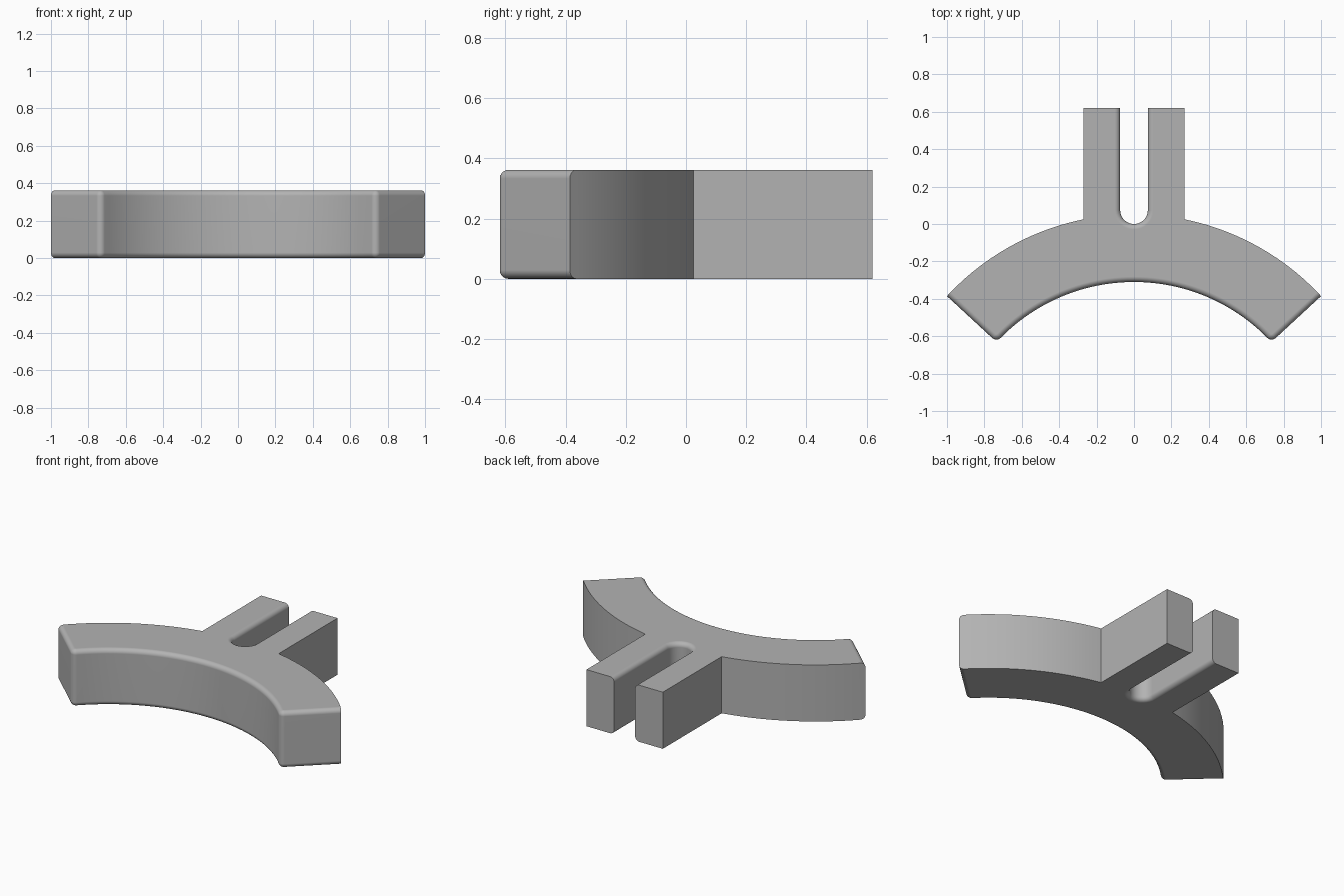
import bpy, bmesh
from math import sin, cos, asin, acos, pi, radians, sqrt

if "Cube" in bpy.data.objects:
    bpy.data.objects.remove(bpy.data.objects["Cube"])

H = 0.362                        # thickness
CY, R_IN, R_OUT = -1.31, 1.0, 1.362   # arc centre and radii
A_END = radians(42.75)           # angle of the end faces
SLOT, PRONG, BACK = 0.074, 0.27, 0.62
CORNER, FILLET = 0.032, 0.029


def arc(cx, cy, r, a0, a1, n, soft):
    pts = []
    for i in range(n + 1):
        a = a0 + (a1 - a0) * i / n
        pts.append((cx + r * cos(a), cy + r * sin(a), soft))
    return pts


# Right half outline, from slot bottom round to inner apex; True = filleted rim
half = arc(0, SLOT, SLOT, -pi / 2, 0, 8, True)
half += [(SLOT, BACK, True), (PRONG, BACK, False)]
half += arc(0, CY, R_OUT, acos(PRONG / R_OUT), A_END, 14, False)
half[-1] = half[-1][:2] + (True,)
ac = A_END + asin(CORNER / (R_IN + CORNER))
half += arc((R_IN + CORNER) * cos(ac), CY + (R_IN + CORNER) * sin(ac), CORNER,
            A_END - pi / 2, ac - pi, 6, True)
half += arc(0, CY, R_IN, ac, pi / 2, 24, True)[1:]
outline = half + [(-x, y, s) for x, y, s in half[-2:0:-1]]

# Extrude the outline
bm = bmesh.new()
n = len(outline)
low = [bm.verts.new((x, y, 0)) for x, y, s in outline]
top = [bm.verts.new((x, y, H)) for x, y, s in outline]
bm.faces.new(low)
bm.faces.new(top)
for i in range(n):
    j = (i + 1) % n
    bm.faces.new((low[i], low[j], top[j], top[i]))
bmesh.ops.recalc_face_normals(bm, faces=bm.faces)

# Round the rims of the slot, ends and inner arc
rims = []
for i in range(n):
    j = (i + 1) % n
    if outline[i][2] and outline[j][2]:
        rims += [bm.edges.get((low[i], low[j])), bm.edges.get((top[i], top[j]))]
bmesh.ops.bevel(bm, geom=rims, offset=FILLET, offset_type='OFFSET', segments=5,
                profile=0.5, affect='EDGES', clamp_overlap=False)
bmesh.ops.recalc_face_normals(bm, faces=bm.faces)

mesh = bpy.data.meshes.new("forked_arc_bracket")
bm.to_mesh(mesh)
bm.free()
bracket = bpy.data.objects.new("forked_arc_bracket", mesh)
bpy.context.collection.objects.link(bracket)

grey = bpy.data.materials.new("plain grey")
grey.diffuse_color = (0.45, 0.45, 0.45, 1)
grey.use_nodes = True
grey.node_tree.nodes["Principled BSDF"].inputs["Base Color"].default_value = grey.diffuse_color
mesh.materials.append(grey)

# Smooth curves, crisp edges
bpy.context.view_layer.objects.active = bracket
bracket.select_set(True)
bpy.ops.object.shade_smooth_by_angle(angle=radians(30))
wn = bracket.modifiers.new("flat_faces", 'WEIGHTED_NORMAL')
wn.keep_sharp = True
